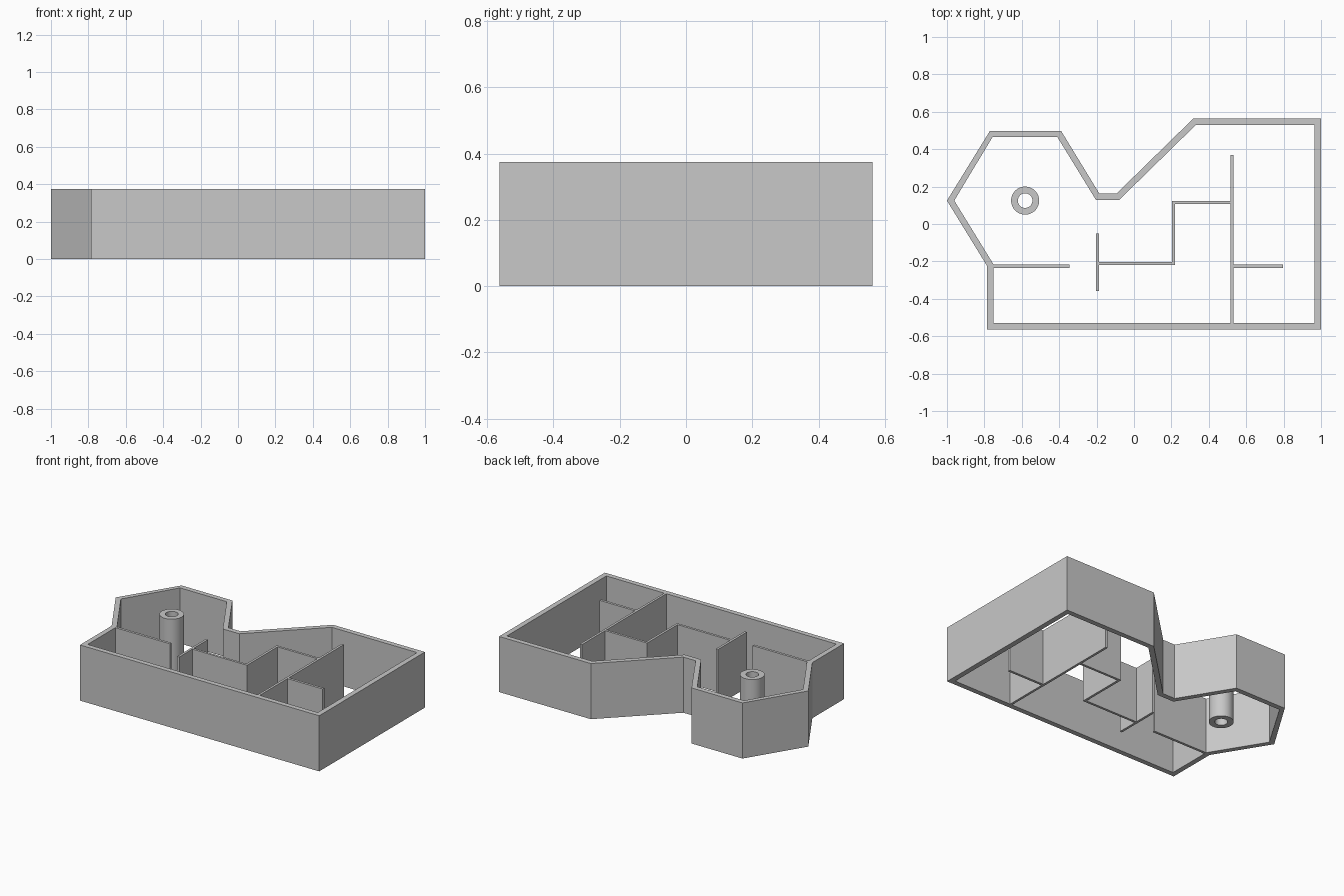
import bpy
import bmesh
import math

HEIGHT = 0.375

cube = bpy.data.objects.get("Cube")
if cube:
    bpy.data.objects.remove(cube, do_unlink=True)

grey = bpy.data.materials.new("plain grey")
grey.use_nodes = True
colour = (0.58, 0.58, 0.58, 1)
grey.diffuse_color = colour
grey.node_tree.nodes["Principled BSDF"].inputs["Base Color"].default_value = colour


def make_object(name, bm):
    bmesh.ops.recalc_face_normals(bm, faces=bm.faces[:])
    mesh = bpy.data.meshes.new(name)
    bm.to_mesh(mesh)
    bm.free()
    mesh.materials.append(grey)
    obj = bpy.data.objects.new(name, mesh)
    bpy.context.collection.objects.link(obj)
    return obj


def hollow_prism(name, outer, inner):
    """Upright wall between two matching closed outlines."""
    bm = bmesh.new()
    loops = [[bm.verts.new((x, y, z)) for x, y in path]
             for path, z in ((outer, 0), (outer, HEIGHT), (inner, HEIGHT), (inner, 0))]
    count = len(outer)
    for k in range(4):
        a, b = loops[k], loops[(k + 1) % 4]
        for i in range(count):
            j = (i + 1) % count
            bm.faces.new((a[i], a[j], b[j], b[i]))
    return make_object(name, bm)


def prism(name, outline):
    """Solid upright block on a closed outline."""
    bm = bmesh.new()
    base = bm.faces.new([bm.verts.new((x, y, 0)) for x, y in outline])
    top = bmesh.ops.extrude_face_region(bm, geom=[base], use_keep_orig=True)
    verts = [g for g in top["geom"] if isinstance(g, bmesh.types.BMVert)]
    bmesh.ops.translate(bm, verts=verts, vec=(0, 0, HEIGHT))
    return make_object(name, bm)


def panel(name, x0, x1, y0, y1):
    return prism(name, [(x0, y0), (x1, y0), (x1, y1), (x0, y1)])


def circle(cx, cy, r, n=48):
    return [(cx + r * math.cos(math.tau * i / n), cy + r * math.sin(math.tau * i / n))
            for i in range(n)]


# Outer wall
outer = [(-1, 0.125), (-0.77, 0.498), (-0.39, 0.498), (-0.185, 0.162), (-0.094, 0.162),
         (0.316, 0.563), (1, 0.563), (1, -0.563), (-0.785, -0.563), (-0.785, -0.225)]
inner = [(-0.961, 0.125), (-0.757, 0.464), (-0.409, 0.464), (-0.203, 0.128), (-0.08, 0.128),
         (0.33, 0.529), (0.965, 0.529), (0.965, -0.529), (-0.751, -0.529), (-0.751, -0.216)]
hollow_prism("outer_wall", outer, inner)

# Thin room partitions
panel("left_room_partition", -0.755, -0.345, -0.234, -0.217)
panel("short_cross_partition", -0.204, -0.188, -0.357, -0.05)
prism("stepped_partition", [(-0.188, -0.218), (0.22, -0.218), (0.22, 0.107), (0.517, 0.107),
                            (0.517, 0.123), (0.204, 0.123), (0.204, -0.202), (-0.188, -0.202)])
panel("long_partition", 0.517, 0.533, -0.53, 0.368)
panel("right_room_partition", 0.533, 0.796, -0.234, -0.217)

# Hollow round column
column = hollow_prism("round_column", circle(-0.582, 0.125, 0.075), circle(-0.582, 0.125, 0.039))
bpy.ops.object.select_all(action="DESELECT")
column.select_set(True)
bpy.context.view_layer.objects.active = column
bpy.ops.object.shade_smooth_by_angle(angle=math.radians(30))
